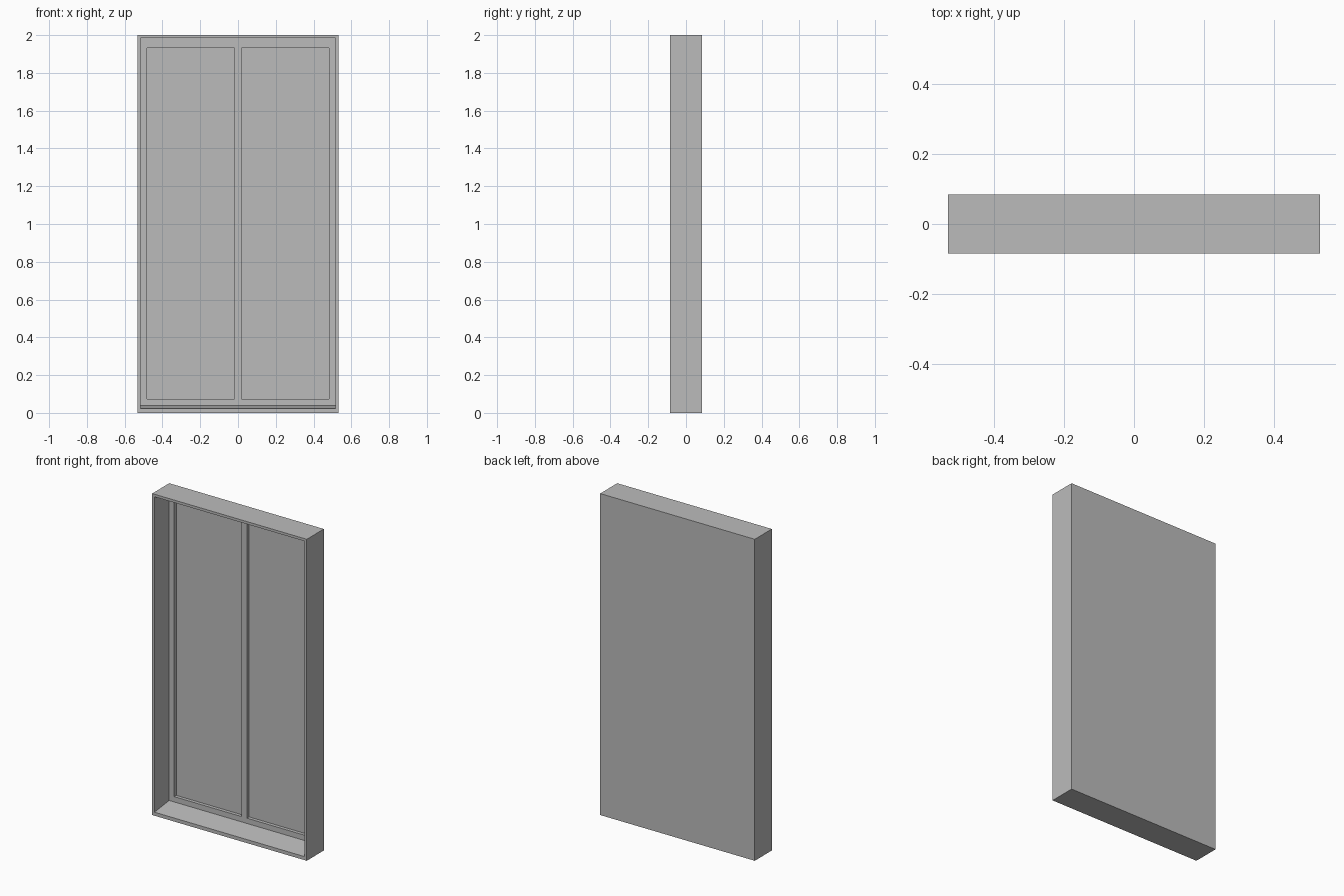
import bpy, bmesh

if "Cube" in bpy.data.objects:
    bpy.data.objects.remove(bpy.data.objects["Cube"])

W, H = 0.532, 2.0            # half width, height
Y0, Y1 = -0.084, 0.084       # front, back
RIM = 0.016                  # frame edge thickness
SASH_Y, PANE_Y = 0.06, 0.081

grey = bpy.data.materials.new("plain_grey")
grey.diffuse_color = (0.5, 0.5, 0.5, 1)
grey.use_nodes = True
grey.node_tree.nodes["Principled BSDF"].inputs["Base Color"].default_value = grey.diffuse_color


def finish(bm, name):
    bmesh.ops.recalc_face_normals(bm, faces=bm.faces[:])
    me = bpy.data.meshes.new(name)
    bm.to_mesh(me)
    bm.free()
    me.materials.append(grey)
    ob = bpy.data.objects.new(name, me)
    bpy.context.collection.objects.link(ob)
    return ob


# Outer frame: a box whose front is inset and pushed back to the pane surface
bm = bmesh.new()
bmesh.ops.create_cube(bm, size=1)
for v in bm.verts:
    v.co = (v.co.x * 2 * W, v.co.y * (Y1 - Y0), (v.co.z + 0.5) * H)
bm.normal_update()
front = min(bm.faces, key=lambda f: f.calc_center_median().y)
bmesh.ops.inset_region(bm, faces=[front], thickness=RIM, use_even_offset=True)
floor = bmesh.ops.extrude_discrete_faces(bm, faces=[front])["faces"][0]
for v in floor.verts:
    v.co.y = PANE_Y
finish(bm, "window_frame")

# Double sash: one slab with two pane openings
xs = [-W + RIM, -0.481, -0.019, 0.019, 0.481, W - RIM]
zs = [RIM, 0.073, 1.931, H - RIM]
bm = bmesh.new()
grid = [[bm.verts.new((x, SASH_Y, z)) for z in zs] for x in xs]
for i in range(5):
    for j in range(3):
        if j == 1 and i in (1, 3):
            continue
        bm.faces.new((grid[i][j], grid[i + 1][j], grid[i + 1][j + 1], grid[i][j + 1]))
ext = bmesh.ops.extrude_face_region(bm, geom=bm.faces[:], use_keep_orig=True)["geom"]
for v in ext:
    if isinstance(v, bmesh.types.BMVert):
        v.co.y = PANE_Y
finish(bm, "sash")

# Sloping sill: a wedge profile run across the opening
profile = [(Y0, RIM), (Y0, 0.022), (SASH_Y, 0.04), (SASH_Y, RIM)]
bm = bmesh.new()
cap = bm.faces.new([bm.verts.new((-W + RIM, y, z)) for y, z in profile])
ext = bmesh.ops.extrude_face_region(bm, geom=[cap], use_keep_orig=True)["geom"]
for v in ext:
    if isinstance(v, bmesh.types.BMVert):
        v.co.x = W - RIM
finish(bm, "sill")
